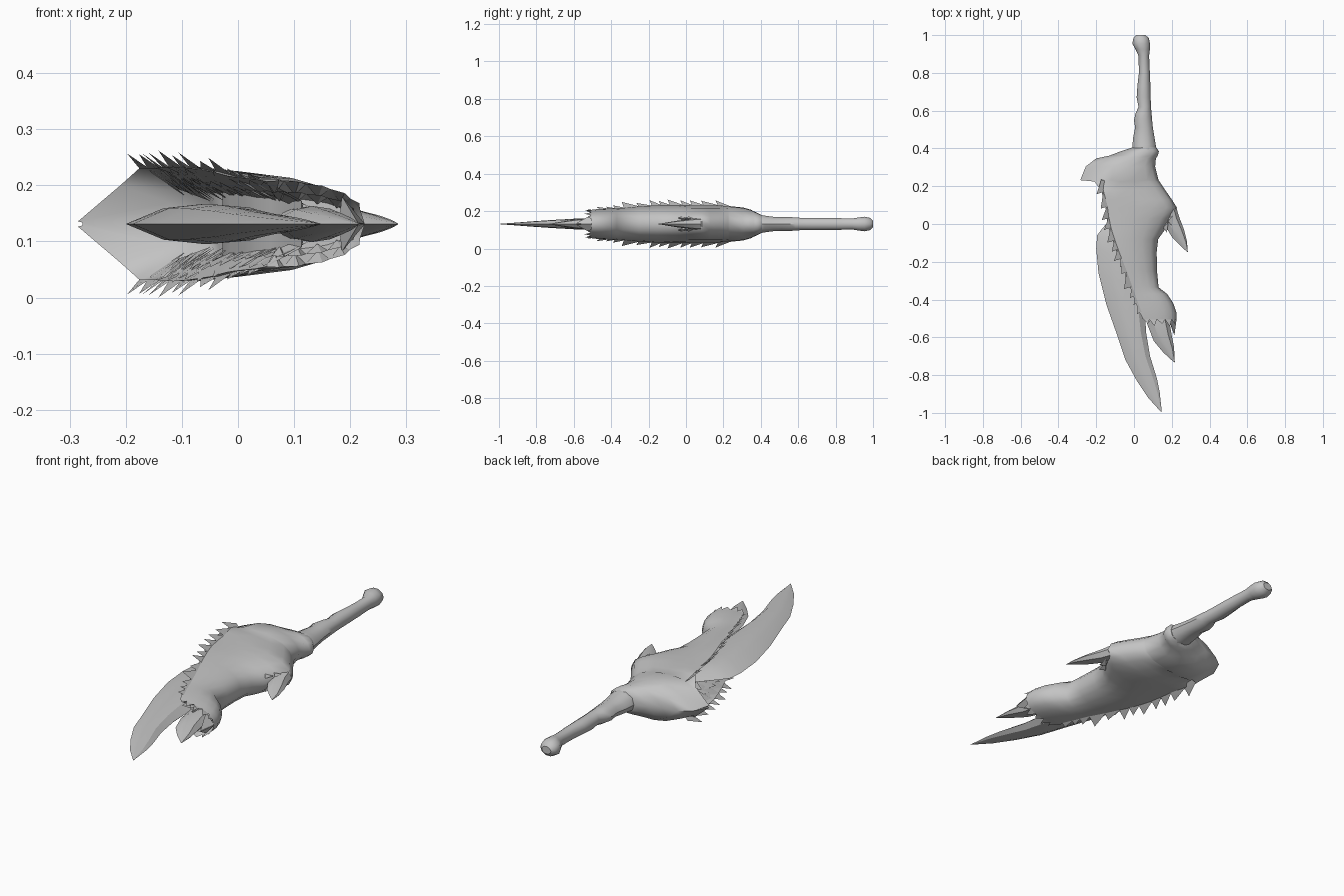
import bpy, bmesh, math, random
from mathutils import Vector

if "Cube" in bpy.data.objects:
    bpy.data.objects.remove(bpy.data.objects["Cube"])

random.seed(11)
Z0 = 0.131
mat = bpy.data.materials.new("bone_grey")
mat.diffuse_color = (0.55, 0.55, 0.55, 1)
mat.use_nodes = True
mat.node_tree.nodes["Principled BSDF"].inputs["Base Color"].default_value = mat.diffuse_color


def make(name, verts, faces, angle=40):
    me = bpy.data.meshes.new(name)
    me.from_pydata([(x, y, z + Z0) for x, y, z in verts], [], faces)
    bm = bmesh.new()
    bm.from_mesh(me)
    bmesh.ops.remove_doubles(bm, verts=bm.verts, dist=0.0004)
    bmesh.ops.recalc_face_normals(bm, faces=bm.faces)
    bm.to_mesh(me)
    bm.free()
    ob = bpy.data.objects.new(name, me)
    bpy.context.collection.objects.link(ob)
    me.materials.append(mat)
    bpy.ops.object.select_all(action='DESELECT')
    ob.select_set(True)
    bpy.context.view_layer.objects.active = ob
    bpy.ops.object.shade_smooth_by_angle(angle=math.radians(angle))
    return ob


def loft(name, rings, angle=40):
    n = len(rings[0])
    verts = [p for r in rings for p in r]
    faces = [(i * n + j, i * n + (j + 1) % n, (i + 1) * n + (j + 1) % n, (i + 1) * n + j)
             for i in range(len(rings) - 1) for j in range(n)]
    faces += [tuple(range(n)), tuple(range((len(rings) - 1) * n, len(rings) * n))]
    return make(name, verts, faces, angle)


# Handle: lumpy oval tube with a knob at the far end (y, left x, right x, half height)
HANDLE = [(1.0, .012, .06, .018), (.985, -.003, .078, .034), (.955, -.009, .085, .041),
          (.925, .008, .084, .037), (.89, .024, .08, .031), (.80, .026, .084, .033),
          (.73, .018, .087, .034), (.67, .014, .088, .035), (.62, .024, .09, .034),
          (.585, .008, .093, .037), (.55, .0, .096, .039), (.51, .006, .1, .038),
          (.46, -.004, .108, .041), (.42, -.008, .115, .047), (.37, -.012, .12, .056),
          (.3, .0, .1, .05)]
loft("handle", [[((l + r) / 2 + (r - l) / 2 * math.cos(a * math.pi / 5), y,
                  h * math.sin(a * math.pi / 5)) for a in range(10)] for y, l, r, h in HANDLE])

# Body shell stations: y, left x, right x, half height, openness of the left side
BODY = [(.405, -.01, .118, .047, 0), (.385, -.07, .132, .058, 0), (.362, -.13, .126, .068, 0),
        (.347, -.2, .116, .076, 0), (.305, -.255, .112, .088, 0), (.232, -.285, .13, .096, .05),
        (.225, -.21, .135, .098, .7), (.18, -.175, .165, .1, 1), (.13, -.16, .2, .1, 1),
        (.085, -.15, .228, .1, 1), (.03, -.145, .195, .1, 1), (-.035, -.13, .16, .102, 1),
        (-.08, -.115, .128, .102, 1), (-.15, -.09, .12, .1, 1), (-.25, -.05, .122, .094, 1),
        (-.335, -.02, .13, .086, 1), (-.37, -.008, .175, .084, 1), (-.42, .01, .208, .082, 1),
        (-.47, .03, .225, .08, 1), (-.505, .05, .226, .076, 1)]
FRAC = [0, .05, .15, .35, .6, .82, 1]
OPEN = [0, .36, .6, .82, .94, 1, 1]
SHUT = [0, .45, .75, .97, 1, .62, 0]


def station(y):
    for a, b in zip(BODY, BODY[1:]):
        if a[0] >= y >= b[0]:
            t = (a[0] - y) / (a[0] - b[0])
            return [p + (q - p) * t for p, q in zip(a, b)]
    return list(BODY[-1])


def section(y, xl, xr, h, o):
    up = [(xr + (xl - xr) * f, y, h * (s + (p - s) * o)) for f, p, s in zip(FRAC, OPEN, SHUT)]
    f = 1 - .36 * o
    up.append((xr + (xl - xr) * f, y, h * .55 * o))      # wall sloping in to the blade
    return up + [(x, yy, -z) for x, yy, z in reversed(up[1:])]


rings = [section(*s) for s in BODY]
# Front end slopes in to the claws
rings.append([(.135 + (x - .135) * .8, y + .06, z * .6) for x, y, z in rings[-1]])
loft("body_shell", rings, 50)


# Claws: lens-shaped blades from rows of left point, right point and half thickness
def claw(name, rows):
    out = []
    for x1, y1, x2, y2, h in rows:
        a, b = Vector((x1, y1, 0)), Vector((x2, y2, 0))
        up = [a.lerp(b, t) + Vector((0, 0, h * s)) for t, s in ((.28, .8), (.55, 1), (.82, .85))]
        low = [Vector((p.x, p.y, -p.z)) for p in reversed(up)]
        out.append([tuple(p) for p in [a] + up + [b] + low])
    loft(name, out, 25)


claw("main_blade", [(-.04, .12, .06, .06, .02), (-.165, -.02, .05, -.08, .03),
                    (-.195, -.06, .05, -.14, .033), (-.2, -.13, .04, -.21, .035),
                    (-.188, -.26, .05, -.33, .036), (-.145, -.43, .06, -.46, .034),
                    (-.085, -.6, .063, -.57, .029), (-.045, -.72, .085, -.7, .022),
                    (.015, -.83, .122, -.82, .014), (.075, -.92, .136, -.89, .008),
                    (.146, -.998, .147, -.993, .001)])
claw("second_claw", [(.05, -.42, .19, -.42, .032), (.07, -.53, .185, -.5, .032),
                     (.105, -.62, .198, -.58, .024), (.155, -.68, .212, -.65, .013),
                     (.215, -.735, .216, -.73, .001)])
claw("side_claw", [(.15, .06, .225, .085, .03), (.165, -.01, .238, .04, .026),
                   (.205, -.075, .265, -.03, .017), (.25, -.12, .28, -.09, .008),
                   (.284, -.15, .285, -.147, .001)])

# Jagged scales: thin pyramids, mirrored above and below
tv, tf = [], []


def tooth(a, b, c, tip):
    for s in (1, -1):
        n = len(tv)
        tv.extend([(p[0], p[1], p[2] * s) for p in (a, b, c, tip)])
        tf.extend([(n, n + 1, n + 3), (n + 1, n + 2, n + 3), (n + 2, n, n + 3), (n, n + 2, n + 1)])


# Broad overlapping scales, from the open left rim down towards the blade
for inset, k, flare in ((0, 1, 1), (.07, .84, .7), (.15, .68, .5)):
    y = .236 - inset * .3
    while y > -.46:
        step = random.uniform(.05, .085) * (1 if y > -.3 else .75)
        _, l0, r0, h0, _ = station(y)
        _, l1, r1, h1, _ = station(y - step)
        l0, l1 = max(l0, -.185), max(l1, -.185)
        x0, x1 = l0 + (r0 - l0) * inset, l1 + (r1 - l1) * inset
        out = random.uniform(.018, .032) * (1 if y > -.25 else .6)
        tooth((x0 + .012, y, h0 * k), (x1 + .012, y - step, h1 * k),
              (x1 + .05, y - step * .3, h1 * k * .6),
              (x1 - out * flare, y - step - .012, h1 * k + out * flare))
        y -= step * .92

# Two rows around the front opening
for k, back in ((1, 0), (.75, .025)):
    end = [Vector((.13 + (x - .13) * (.5 + k / 2), y + back, z * k)) for x, y, z in rings[-2]]
    for i in range(1, 6):
        p, q = end[i], end[i + 1]
        a, b, m = p, q, (p + q) / 2
        tooth(a, b, (m.x, m.y + .03, m.z * .7),
              (m.x + .008, m.y - random.uniform(.02, .045), m.z * 1.02))
# Corner spur and the torn edge at the side claw
tooth((.226, -.5, 0), (.185, -.505, .05), (.18, -.5, 0), (.214, -.59, .002))
for x, y in ((.17, -.02), (.195, .015)):
    tooth((x - .015, y, .04), (x + .012, y + .03, .026), (x - .01, y + .025, .015),
          (x + .004, y - .025, .032))
make("jagged_scales", tv, tf, 20)
